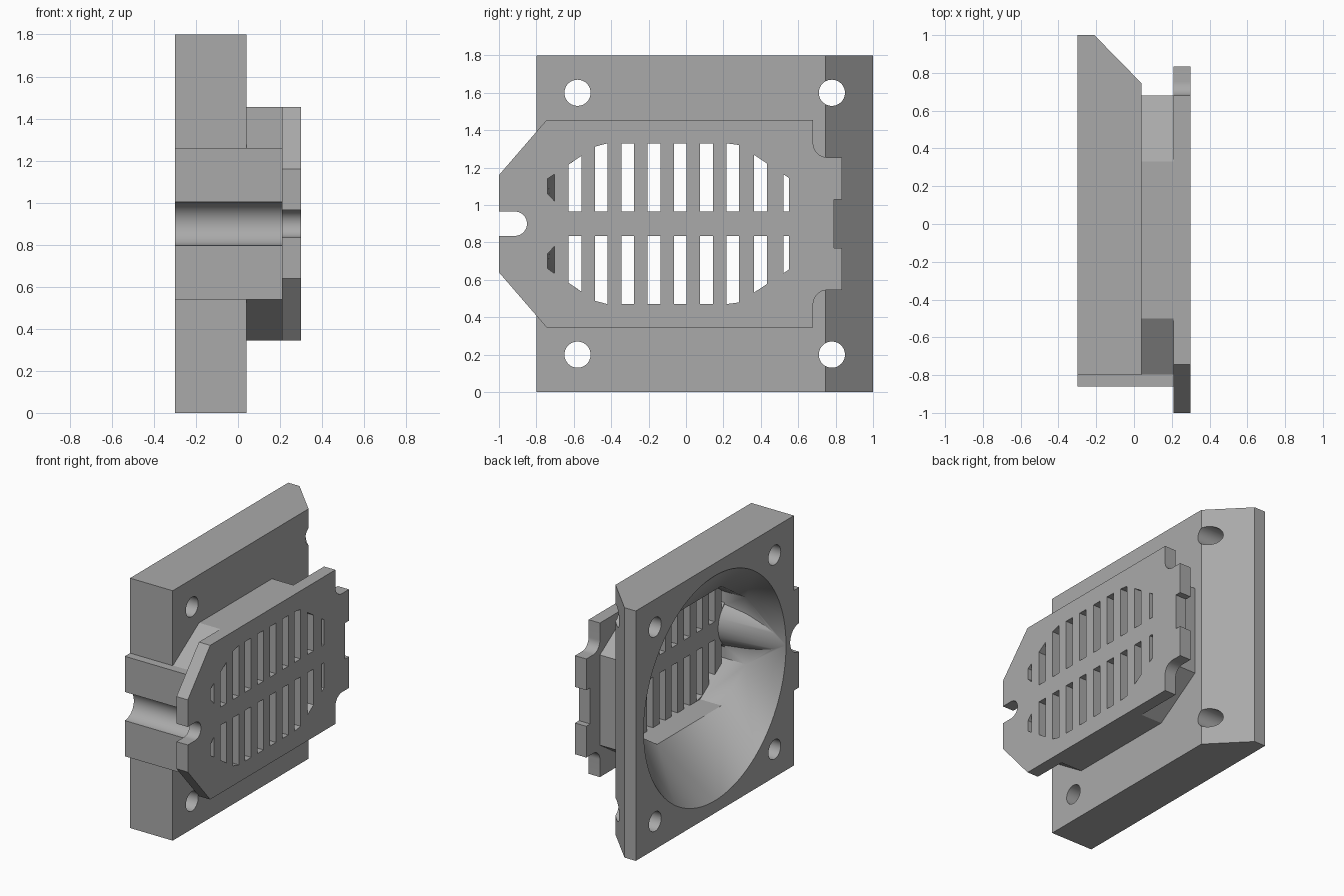
import bpy, bmesh
from math import pi, cos, sin

if "Cube" in bpy.data.objects:
    bpy.data.objects.remove(bpy.data.objects["Cube"])

grey = bpy.data.materials.new("plain_grey")
grey.use_nodes = True
grey.diffuse_color = (0.4, 0.4, 0.4, 1)
grey.node_tree.nodes["Principled BSDF"].inputs["Base Color"].default_value = (0.4, 0.4, 0.4, 1)

MID = 0.9     # height of the mirror plane
FAN_Y = 0.1   # fan axis
BACK, BLOCK, NECK, FACE = -0.30, 0.04, 0.21, 0.30   # depths along x


def finish(name, bm):
    bmesh.ops.recalc_face_normals(bm, faces=bm.faces)
    mesh = bpy.data.meshes.new(name)
    bm.to_mesh(mesh)
    bm.free()
    mesh.materials.append(grey)
    ob = bpy.data.objects.new(name, mesh)
    bpy.context.collection.objects.link(ob)
    return ob


def loft(name, low, high):
    """Solid between two equal rings of 3D points."""
    bm = bmesh.new()
    a = [bm.verts.new(p) for p in low]
    b = [bm.verts.new(p) for p in high]
    n = len(a)
    bm.faces.new(a)
    bm.faces.new(b)
    for i in range(n):
        j = (i + 1) % n
        bm.faces.new((a[i], a[j], b[j], b[i]))
    return finish(name, bm)


def ring(x, pts):
    return [(x, y, z) for y, z in pts]


def prism(name, pts, x0, x1):
    return loft(name, ring(x0, pts), ring(x1, pts))


def circle(y, z, r, n=64):
    return [(y + r * cos(2 * pi * i / n), z + r * sin(2 * pi * i / n)) for i in range(n)]


def arc(y, z, r, start, end, n=12):
    return [(y + r * cos(start + (end - start) * i / n),
             z + r * sin(start + (end - start) * i / n)) for i in range(n + 1)]


def mirrored(upper):
    """Close an upper half outline (height above MID) by mirroring it."""
    return [(y, MID + h) for y, h in upper] + [(y, MID - h) for y, h in reversed(upper)]


def rect(y0, y1, z0, z1):
    return [(y0, z0), (y1, z0), (y1, z1), (y0, z1)]


def combine(target, tool, operation):
    mod = target.modifiers.new(operation.lower(), 'BOOLEAN')
    mod.operation, mod.solver, mod.object = operation, 'EXACT', tool
    bpy.context.view_layer.objects.active = target
    bpy.ops.object.modifier_apply(modifier=mod.name)
    bpy.data.objects.remove(tool)


# Fan block with one bevelled long edge
outline = [(BACK, -0.8), (BLOCK, -0.8), (BLOCK, 0.745), (-0.21, 1), (BACK, 1)]
block = loft("fan_block", [(x, y, 0) for x, y in outline], [(x, y, 1.8) for x, y in outline])

# Neck and side tab joining the block to the face plate
neck = mirrored([(-0.85, 0.325), (-0.5, 0.555), (0.33, 0.555), (0.68, 0.325)])
combine(block, prism("neck", neck, BLOCK - 0.06, NECK), 'UNION')
combine(block, prism("side_tab", rect(-0.86, -0.79, 0.54, 1.26), BACK, NECK), 'UNION')

# Air duct: round fan opening blending into an angular throat, around a tapered boss
throat = mirrored([(-0.74, 0.24), (-0.46, 0.43), (0.27, 0.43), (0.55, 0.245)])
bm = bmesh.new()
for p in ring(BACK, circle(FAN_Y, MID, 0.81, 96)) + ring(BLOCK, throat):
    bm.verts.new(p)
bmesh.ops.convex_hull(bm, input=bm.verts)
duct = finish("duct_cutter", bm)
# short lip so the cut passes cleanly through the back face
combine(duct, prism("lip", circle(FAN_Y, MID, 0.81, 96), BACK - 0.1, BACK), 'UNION')
combine(duct, prism("throat", throat, BLOCK, NECK + 0.05), 'UNION')
boss = loft("boss", ring(BACK - 0.02, circle(-0.85, MID, 0.13)), ring(NECK + 0.1, circle(-0.85, MID, 0.195)))
combine(duct, boss, 'DIFFERENCE')
combine(block, duct, 'DIFFERENCE')

# Cable channel and screw holes
combine(block, prism("channel", circle(-0.86, MID, 0.103), BACK - 0.1, NECK + 0.1), 'DIFFERENCE')
for y in (-0.58, 0.78):
    for z in (0.2, 1.6):
        combine(block, prism("screw_hole", circle(y, z, 0.07, 40), BACK - 0.1, BLOCK + 0.1), 'DIFFERENCE')

# Face plate with rounded notch, clipped corners and stepped end
half = [(y, h) for y, h in reversed(arc(-0.915, 0, 0.065, 0.05, pi / 2))]
upper = half[::-1] + [(-1, 0.065), (-1, 0.26), (-0.745, 0.555), (0.68, 0.555)]
upper += arc(0.755, 0.43, 0.075, pi, 1.5 * pi)
upper += [(0.835, 0.355), (0.835, 0.13), (0.79, 0.13)]
plate = prism("face_plate", mirrored(upper), NECK, FACE)


# Two rows of vent slots, trimmed to the throat outline
def slot_top(y):
    return min(0.43, 0.24 + (y + 0.74) * 0.68, 0.245 + (0.55 - y) * 0.66)


centres = [-0.736, -0.594, -0.453, -0.312, -0.171, -0.03, 0.11, 0.25, 0.398, 0.554]
for c in centres:
    y0, y1 = max(c - 0.034, -0.74), min(c + 0.034, 0.55)
    for side in (-1, 1):
        pts = [(y0, MID + side * 0.065), (y1, MID + side * 0.065),
               (y1, MID + side * slot_top(y1)), (y0, MID + side * slot_top(y0))]
        if c < -0.7:   # the end pair is trimmed by the boss
            pts[0], pts[1] = (y0, MID + side * 0.16), (y1, MID + side * 0.12)
        combine(plate, prism("vent_slot", pts, NECK - 0.1, FACE + 0.1), 'DIFFERENCE')

# Smooth curved walls, crisp edges
for ob in (block, plate):
    bpy.ops.object.select_all(action='DESELECT')
    ob.select_set(True)
    bpy.context.view_layer.objects.active = ob
    bpy.ops.object.shade_smooth_by_angle(angle=pi / 7)
